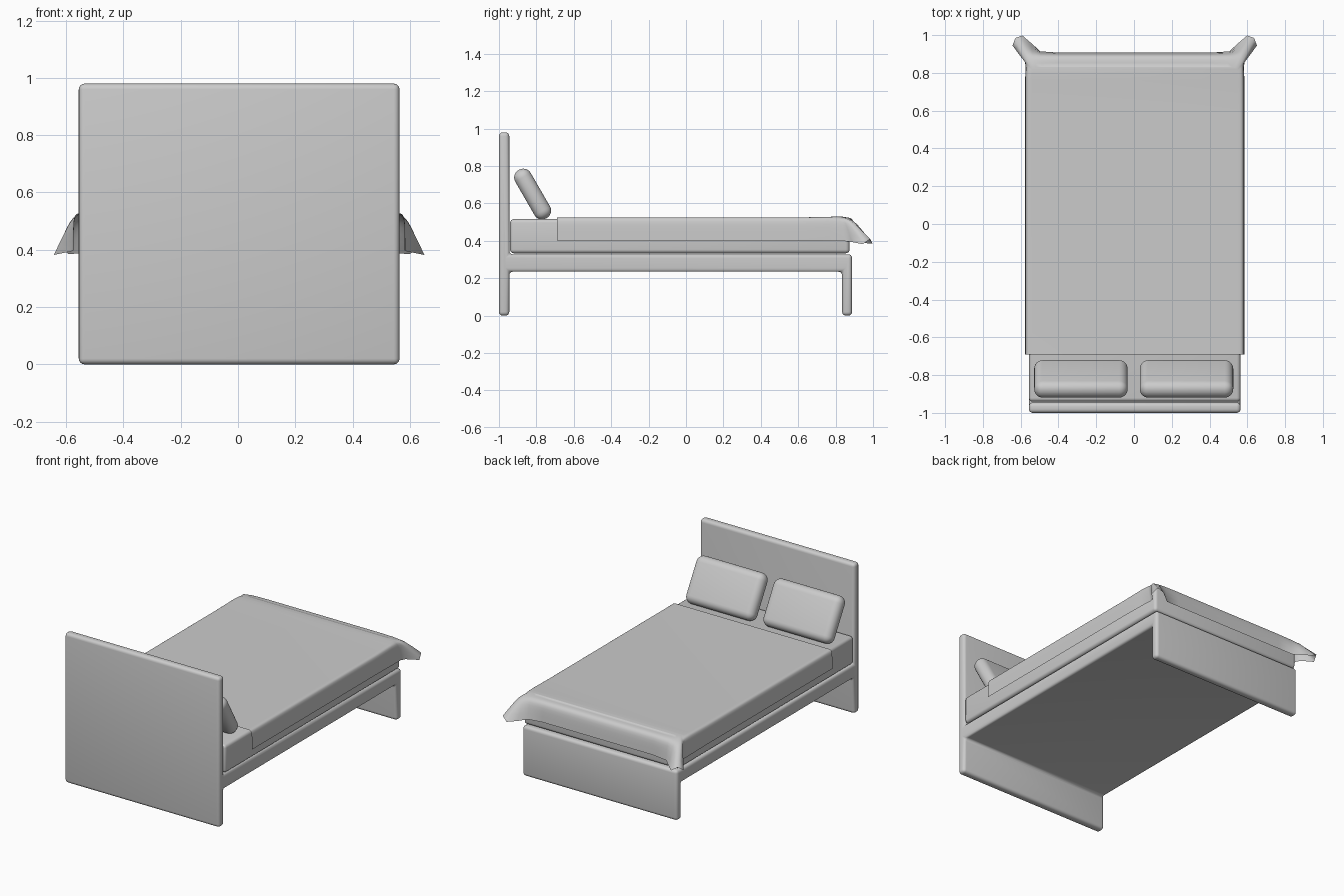
import bpy, bmesh, math
from mathutils import Vector

if "Cube" in bpy.data.objects:
    bpy.data.objects.remove(bpy.data.objects["Cube"])

CX = 0.004  # the bed sits slightly off the centre line


def finish(bm, name, angle=40):
    bmesh.ops.recalc_face_normals(bm, faces=bm.faces)
    me = bpy.data.meshes.new(name)
    bm.to_mesh(me)
    bm.free()
    ob = bpy.data.objects.new(name, me)
    bpy.context.collection.objects.link(ob)
    bpy.ops.object.select_all(action='DESELECT')
    ob.select_set(True)
    bpy.context.view_layer.objects.active = ob
    bpy.ops.object.shade_smooth_by_angle(angle=math.radians(angle))
    return ob


def round_edges(ob, width, segments):
    m = ob.modifiers.new("round", 'BEVEL')
    m.width, m.segments = width, segments
    m.limit_method = 'ANGLE'
    for p in ob.data.polygons:
        p.use_smooth = True


def soft_box(name, size, loc, tilt, width, segments):
    bm = bmesh.new()
    bmesh.ops.create_cube(bm, size=1)
    bmesh.ops.scale(bm, vec=size, verts=bm.verts)
    ob = finish(bm, name, 100)
    ob.location = loc
    ob.rotation_euler.x = tilt
    round_edges(ob, width, segments)
    return ob


# Frame: side profile with headboard, platform and foot panel, swept across
profile = [(-1, 0), (-.945, 0), (-.945, .235), (.835, .235), (.835, 0), (.888, 0),
           (.888, .328), (-.945, .328), (-.945, .98), (-1, .98)]
bm = bmesh.new()
face = bm.faces.new([bm.verts.new((CX - .56, y, z)) for y, z in profile])
ext = bmesh.ops.extrude_face_region(bm, geom=[face])
bmesh.ops.translate(bm, vec=(1.12, 0, 0),
                    verts=[v for v in ext['geom'] if isinstance(v, bmesh.types.BMVert)])
frame = finish(bm, "bed_frame", 100)
round_edges(frame, .02, 4)

# Mattress
soft_box("mattress", (1.12, 1.815, .183), (CX, -.033, .425), 0, .02, 4)

# Pillows leaning on the headboard
for side, x in (("left", -.281), ("right", .278)):
    soft_box("pillow_" + side, (.495, .095, .297), (x, -.82, .65), math.radians(30), .045, 6)

# Blanket: each row is top edge, shoulder and hem, running down the side and round the corner fold
rows = [
    ((.545, -.69, .525), (.58, -.69, .525), (.58, -.69, .402)),
    ((.545, .60, .525), (.58, .60, .525), (.58, .60, .402)),
    ((.545, .76, .528), (.58, .76, .528), (.58, .77, .40)),
    ((.545, .80, .530), (.578, .82, .524), (.578, .85, .398)),
    ((.545, .81, .530), (.58, .85, .515), (.587, .885, .394)),
    ((.543, .818, .530), (.585, .86, .512), (.647, .945, .382)),
    ((.540, .825, .530), (.585, .88, .515), (.632, .985, .41)),
    ((.530, .828, .530), (.565, .90, .512), (.595, .998, .385)),
    ((.520, .830, .530), (.545, .90, .515), (.545, .955, .388)),
    ((.490, .831, .529), (.50, .90, .522), (.50, .914, .395)),
    ((.400, .832, .527), (.40, .90, .525), (.40, .907, .40)),
]
N = 9
bm = bmesh.new()


def drape(row, s):
    a, c, h = (Vector((p[0] * s + CX, p[1], p[2])) for p in row)
    pts = []
    for i in range(N + 1):
        t = i / N
        u = 1 - t
        pts.append(bm.verts.new(a * u**3 + c * (3 * t * u) + h * t**3))
    return pts


right = [drape(r, 1) for r in rows]
left = [drape(r, -1) for r in rows]
skirt = right + left[::-1]
for p, q in zip(skirt, skirt[1:]):
    for i in range(N):
        bm.faces.new((p[i], p[i + 1], q[i + 1], q[i]))
for i in range(len(rows) - 1):
    bm.faces.new((right[i][0], right[i + 1][0], left[i + 1][0], left[i][0]))
finish(bm, "blanket", 80)
